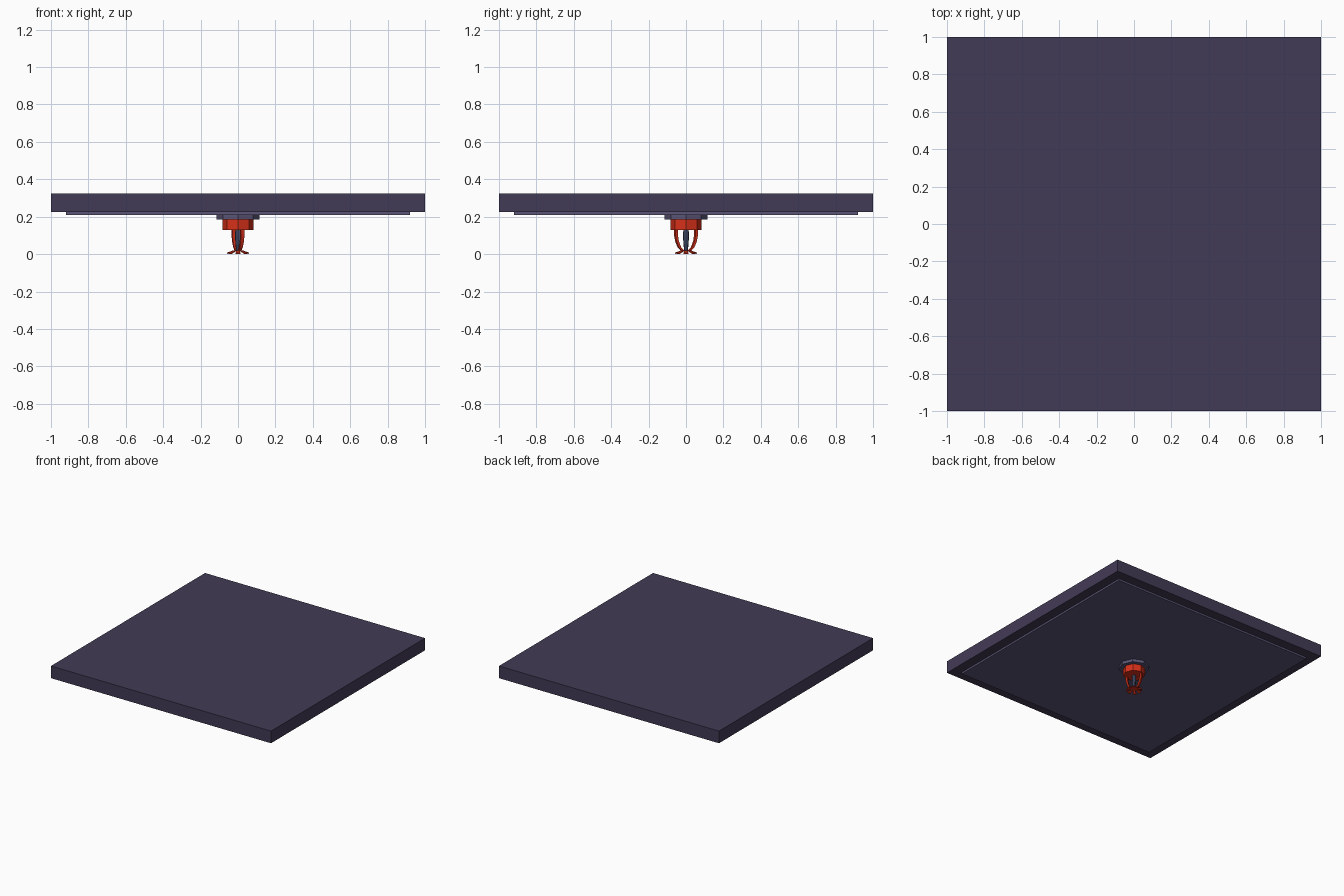
import bpy, bmesh
from math import sin, cos, pi, radians
from mathutils import Matrix

if "Cube" in bpy.data.objects:
    bpy.data.objects.remove(bpy.data.objects["Cube"])


def material(name, rgb):
    m = bpy.data.materials.new(name)
    m.diffuse_color = (*rgb, 1)
    m.use_nodes = True
    m.node_tree.nodes["Principled BSDF"].inputs["Base Color"].default_value = m.diffuse_color
    return m


SLATE = material("dark_slate", (0.055, 0.043, 0.092))
TRIM = material("light_slate", (0.105, 0.09, 0.18))
RED = material("red", (0.68, 0.03, 0.01))
GLASS = material("blue_grey", (0.07, 0.09, 0.17))


def finish(name, bm, mat):
    bmesh.ops.recalc_face_normals(bm, faces=bm.faces)
    me = bpy.data.meshes.new(name)
    bm.to_mesh(me)
    bm.free()
    me.materials.append(mat)
    ob = bpy.data.objects.new(name, me)
    bpy.context.collection.objects.link(ob)
    return ob


def slab(name, half, z0, z1, mat):
    bm = bmesh.new()
    bmesh.ops.create_cube(bm, size=1, matrix=Matrix.Translation((0, 0, (z0 + z1) / 2))
                          @ Matrix.Diagonal((2 * half, 2 * half, z1 - z0, 1)))
    return finish(name, bm, mat)


def lathe(name, profile, sides, mat):
    """Closed solid of stacked polygon rings given as (radius, z)."""
    bm = bmesh.new()
    rings = [[bm.verts.new((r * cos(2 * pi * i / sides), r * sin(2 * pi * i / sides), z))
              for i in range(sides)] for r, z in profile]
    for a, b in zip(rings, rings[1:]):
        for i in range(sides):
            j = (i + 1) % sides
            bm.faces.new((a[i], a[j], b[j], b[i]))
    bm.faces.new(rings[0])
    bm.faces.new(rings[-1])
    return finish(name, bm, mat)


def frame_arm(name, angle):
    """Flat bar swept along a curved (radius, z) path."""
    path = [(0.059, 0.135), (0.059, 0.105), (0.052, 0.068), (0.038, 0.035), (0.018, 0.016)]
    half_t = 0.007
    bm = bmesh.new()
    rings = []
    for i, (r, z) in enumerate(path):
        w = 0.011 - 0.0008 * i
        rings.append([bm.verts.new((r + a * half_t, b * w, z))
                      for a, b in ((-1, -1), (1, -1), (1, 1), (-1, 1))])
    for a, b in zip(rings, rings[1:]):
        for i in range(4):
            j = (i + 1) % 4
            bm.faces.new((a[i], a[j], b[j], b[i]))
    bm.faces.new(rings[0])
    bm.faces.new(rings[-1])
    bmesh.ops.rotate(bm, verts=bm.verts, matrix=Matrix.Rotation(angle, 3, 'Z'))
    return finish(name, bm, RED)


def deflector(name, teeth=8):
    """Toothed spray plate with drooping tips."""
    bm = bmesh.new()
    top, bottom = [], []
    layers = []
    for drop in (0, 0.006):
        hub, tips = [], []
        for i in range(teeth):
            c = 2 * pi * i / teeth
            for s in (-1, 1):
                a, b = c + s * 0.30, c + s * 0.20
                hub.append(bm.verts.new((0.028 * cos(a), 0.028 * sin(a), 0.02 - drop)))
                tips.append(bm.verts.new((0.061 * cos(b), 0.061 * sin(b), 0.007 - drop * 7 / 6)))
        bm.faces.new(hub)
        for i in range(teeth):
            k = 2 * i
            bm.faces.new((hub[k], tips[k], tips[k + 1], hub[k + 1]))
        layers.append([v for i in range(teeth)
                       for v in (hub[2 * i], tips[2 * i], tips[2 * i + 1], hub[2 * i + 1])])
    a, b = layers
    for i in range(len(a)):
        j = (i + 1) % len(a)
        bm.faces.new((a[i], a[j], b[j], b[i]))
    return finish(name, bm, RED)


# Ceiling tile and its thin lowered panel
slab("ceiling_tile", 1.0, 0.225, 0.325, SLATE)
slab("ceiling_panel", 0.92, 0.21, 0.226, TRIM)

# Sprinkler collar and threaded body
lathe("collar_plate", [(0.115, 0.212), (0.115, 0.186)], 8, TRIM)
lathe("sprinkler_body", [(0.082, 0.188), (0.082, 0.13)], 8, RED)

# Heat bulb between the two frame arms
lathe("heat_bulb", [(0.014, 0.132), (0.016, 0.10), (0.014, 0.06), (0.010, 0.018)], 8, GLASS)
for side, turn in (("rear", 0), ("front", pi)):
    frame_arm(side + "_frame_arm", radians(113) + turn)

# Spray plate
deflector("deflector_plate")
